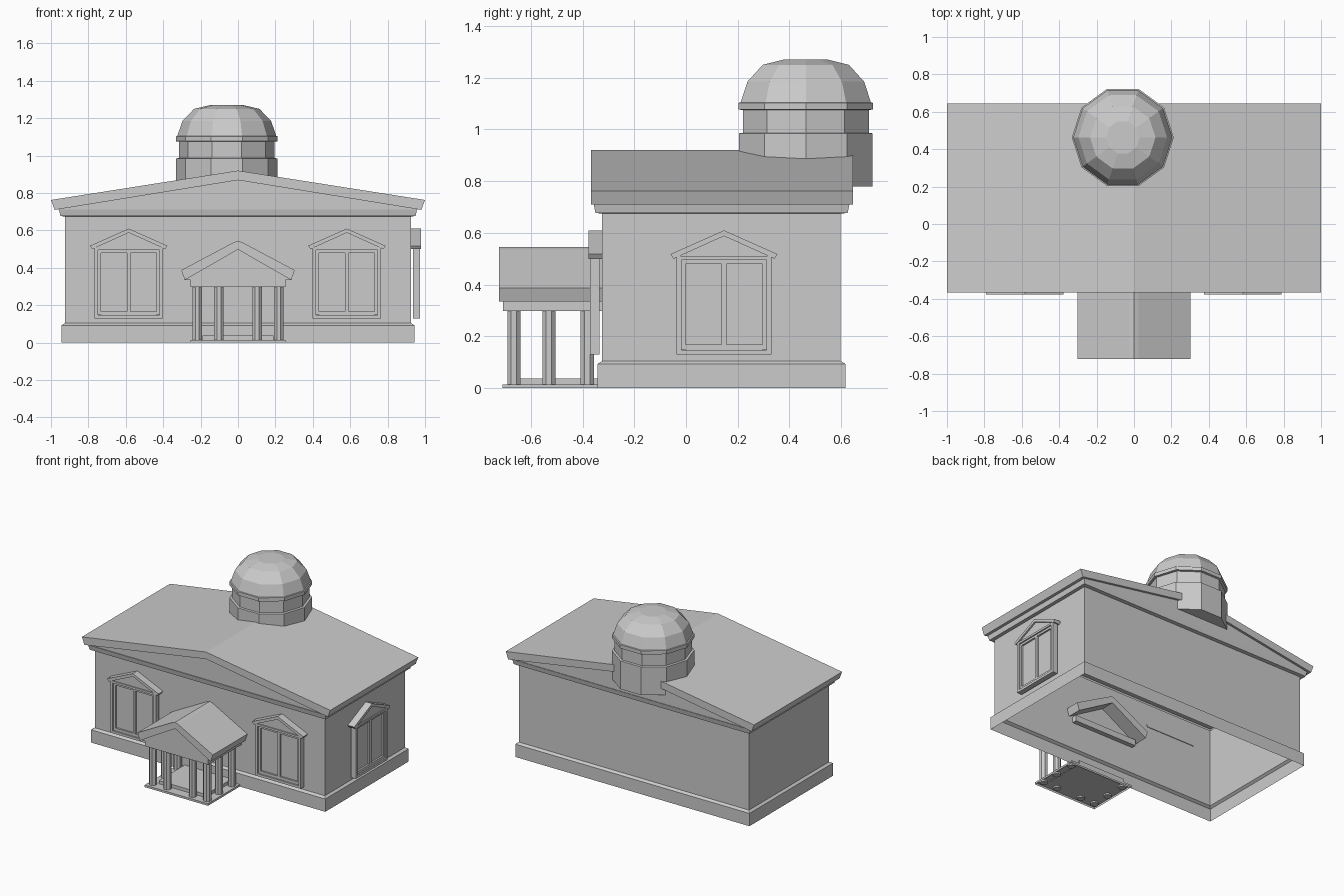
import bpy, bmesh, math
from mathutils import Matrix

if "Cube" in bpy.data.objects:
    bpy.data.objects.remove(bpy.data.objects["Cube"])


def finish(name, bm, mat=None):
    bmesh.ops.recalc_face_normals(bm, faces=bm.faces[:])
    me = bpy.data.meshes.new(name)
    bm.to_mesh(me)
    bm.free()
    ob = bpy.data.objects.new(name, me)
    bpy.context.collection.objects.link(ob)
    if mat:
        ob.matrix_world = mat
    return ob


def loft(name, rings, cap_low=True, cap_high=True, mat=None):
    """Skin a list of equal-length point rings."""
    bm = bmesh.new()
    vs = [[bm.verts.new(p) for p in r] for r in rings]
    n = len(rings[0])
    for a, b in zip(vs, vs[1:]):
        for i in range(n):
            j = (i + 1) % n
            bm.faces.new((a[i], a[j], b[j], b[i]))
    if cap_low:
        bm.faces.new(vs[0])
    if cap_high:
        bm.faces.new(vs[-1])
    return finish(name, bm, mat)


def box(name, x0, x1, y0, y1, z0, z1, mat=None, low=True):
    return loft(name, [[(x0, y0, z), (x1, y0, z), (x1, y1, z), (x0, y1, z)] for z in (z0, z1)],
                cap_low=low, mat=mat)


def prism(name, profile, y0, y1, mat=None):
    """Extrude an xz profile along y."""
    return loft(name, [[(x, y, z) for x, z in profile] for y in (y0, y1)], mat=mat)


def lathe(name, cx, cy, profile, sides, turn=0.0):
    return loft(name, [[(cx + r * math.cos(turn + math.tau * i / sides),
                         cy + r * math.sin(turn + math.tau * i / sides), z)
                        for i in range(sides)] for r, z in profile])


def gable(name, w, eave, apex, in_w, in_eave, in_apex, y0, y1, mat=None, blunt=0.0):
    """Chevron roof slab; blunt softens the ridge."""
    top = [(0, apex)]
    if blunt:
        zb = apex - .003 - (apex - eave) * blunt / w * .5
        top = [(-blunt, zb), (0, apex), (blunt, zb)]
    prof = [(-w, eave)] + top + [(w, eave), (in_w, in_eave), (0, in_apex), (-in_w, in_eave)]
    return prism(name, prof, y0, y1, mat)


# Walls: one open-bottomed shell with plinth and cornice
def rect(hx, y0, y1, z):
    return [(-hx, y0, z), (hx, y0, z), (hx, y1, z), (-hx, y1, z)]


loft("walls", [rect(.943, -.343, .617, 0), rect(.943, -.343, .617, .093),
               rect(.926, -.324, .598, .105), rect(.926, -.324, .598, .675),
               rect(.95, -.35, .625, .677), rect(.957, -.357, .632, .712)],
     cap_low=False)

# Main roof and pediments
gable("main_roof", 1, .763, .92, .98, .71, .869, -.367, .645)
prism("main_pediment", [(-.978, .712), (0, .871), (.978, .712)], -.352, .628)

# Dome on a ten-sided drum
DX, DY = -.06, .463
lathe("dome_drum", DX, DY, [(.272, .78), (.272, .985), (.256, .987), (.256, 1.075),
                            (.2725, 1.077), (.2725, 1.103), (.265, 1.105)], 10)
lathe("dome", DX, DY, [(.265, 1.104), (.237, 1.185), (.175, 1.25), (.09, 1.27)], 10)

# Porch floor, beam and roof
box("porch_floor", -.255, .255, -.71, -.33, 0, .015, low=False)
box("porch_inner_step", -.19, .19, -.64, -.33, .012, .038)
box("porch_beam", -.255, .255, -.708, -.29, .298, .342)
gable("porch_roof", .303, .388, .545, .285, .335, .498, -.723, -.22, blunt=.025)
prism("porch_pediment", [(-.285, .336), (0, .499), (.285, .336)], -.71, -.325)

# Porch columns
spots = [(s * x, -.665) for x in (.102, .218) for s in (-1, 1)]
spots += [(s * .218, y) for y in (-.53, -.382) for s in (-1, 1)]
for x, y in spots:
    lathe("porch_column", x, y, [(.0275, .003), (.0275, .302)], 8, turn=math.pi / 8)


# Windows: local y=0 is the wall, -y faces outward
def window(label, mat):
    b = lambda part, *d: box(label + part, *d, mat=mat)
    for s in (-1, 1):
        x = sorted((s * .165, s * .183))
        b("_jamb", *x, -.048, -.01, .13, .51)
        x = sorted((s * .149, s * .165))
        b("_sash_side", *x, -.038, -.012, .15, .495)
        x = sorted((s * .01, s * .149))
        b("_pane", *x, -.025, -.012, .168, .48)
    b("_sill", -.165, .165, -.048, -.01, .13, .148)
    b("_head", -.165, .165, -.048, -.01, .495, .51)
    b("_sash_bottom", -.149, .149, -.038, -.012, .148, .168)
    b("_sash_top", -.149, .149, -.038, -.012, .48, .495)
    b("_mullion", -.01, .01, -.038, -.012, .168, .48)
    gable(label + "_hood", .207, .518, .61, .195, .5, .588, -.052, .005, mat)
    prism(label + "_hood_fill", [(-.19, .503), (0, .589), (.19, .503)], -.04, .005, mat)


window("left_window", Matrix.Translation((-.584, -.324, 0)))
window("right_window", Matrix.Translation((.582, -.324, 0)))
window("side_window", Matrix.Translation((.926, .147, 0)) @ Matrix.Rotation(math.pi / 2, 4, 'Z'))
